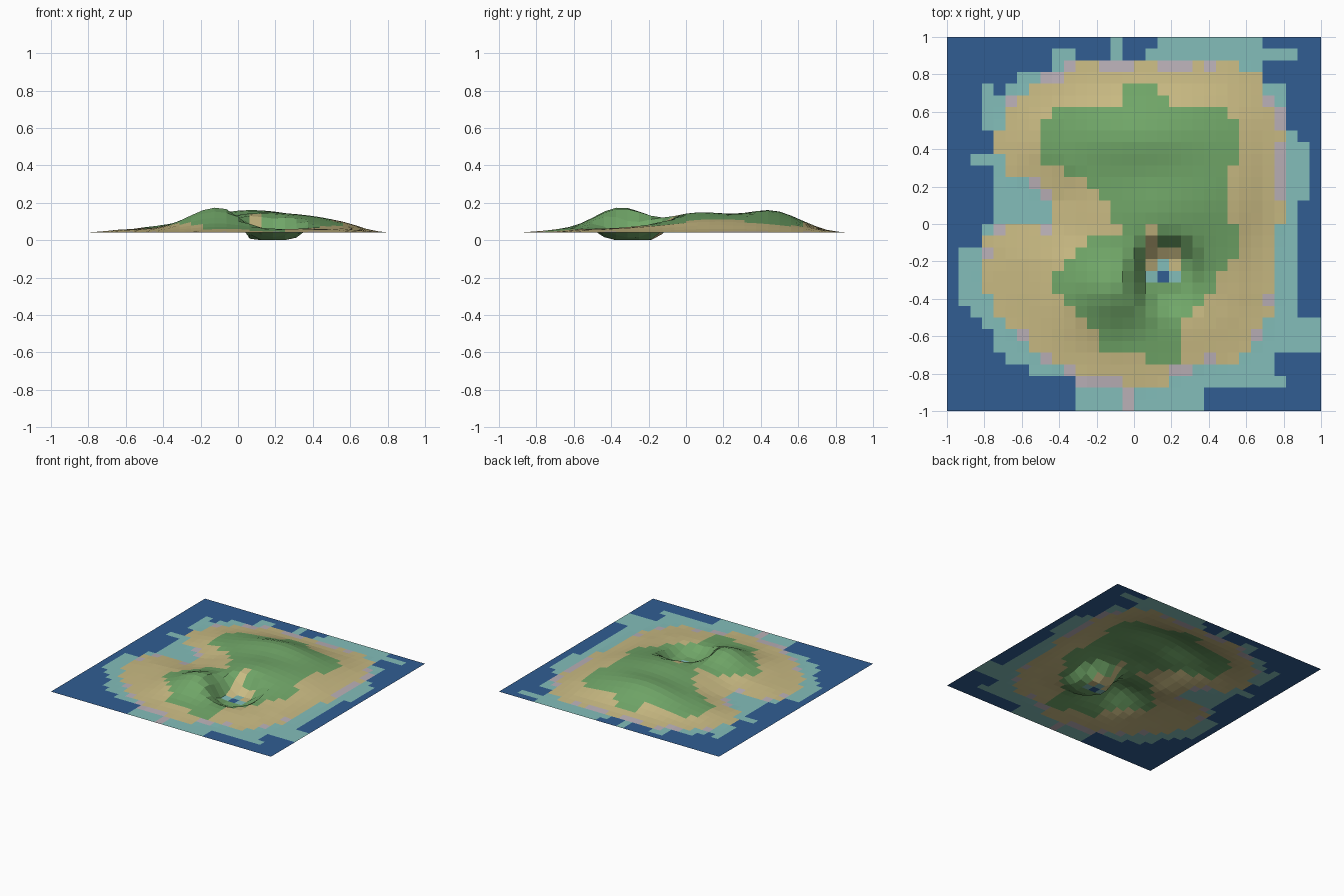
import bpy, math, random

if "Cube" in bpy.data.objects:
    bpy.data.objects.remove(bpy.data.objects["Cube"])

random.seed(4)
N = 32
SEA = 0.04

# Outlines of the colour regions, seen from above
LAND = [(-.25, .87), (.56, .87), (.69, .76), (.78, .62), (.8, .37), (.8, .1), (.77, -.1), (.77, -.4),
        (.72, -.5), (.68, -.62), (.5, -.74), (.27, -.8), (.12, -.86), (.0, -.9), (0, -1), (-.06, -1),
        (-.06, -.88), (-.31, -.86), (-.31, -.8), (-.5, -.75), (-.62, -.62), (-.74, -.45), (-.82, -.25),
        (-.8, -.06), (-.69, 0), (-.42, 0), (-.42, .12), (-.55, .2), (-.69, .28), (-.74, .45),
        (-.68, .66), (-.5, .76), (-.43, .82)]
GREEN = [(-.06, .75), (.12, .75), (.19, .62), (.5, .62), (.56, .52), (.56, .31), (.5, .31),
         (.5, 0), (.56, 0), (.56, -.19), (.44, -.31), (.38, -.44), (.25, -.5), (.25, -.69), (.19, -.75),
         (.06, -.75), (.06, -.69), (-.19, -.69), (-.19, -.62), (-.31, -.5), (-.37, -.44), (-.44, -.31),
         (-.37, -.19), (-.25, -.06), (-.06, -.06), (-.12, .05), (-.19, .18), (-.31, .25),
         (-.38, .31), (-.5, .31), (-.5, .56), (-.38, .62), (-.06, .62)]
SHALLOW = [(-.44, .94), (-.31, .94), (-.31, .88), (-.12, .88), (-.12, 1), (-.06, 1), (-.06, .88), (.06, .88),
           (.12, 1), (.69, 1), (.69, .94), (.88, .94), (.88, .88), (.69, .87), (.69, .8), (.81, .72),
           (.81, .5), (.88, .5), (.94, .37), (.94, .12), (.88, .1), (.87, -.5), (1, -.5), (1, -.69),
           (.75, -.69), (.81, -.87), (.69, -.87), (.38, -.87), (.38, -1), (-.37, -1), (-.31, -.94),
           (-.31, -.81), (-.5, -.81), (-.75, -.69), (-.75, -.56), (-.88, -.5), (-.94, -.37), (-.94, -.12),
           (-.81, -.12), (-.81, 0), (-.72, .05), (-.72, .31), (-.88, .31), (-.88, .37), (-.75, .4),
           (-.75, .5), (-.81, .5), (-.81, .75), (-.75, .75), (-.7, .63), (-.62, .87), (-.56, .8), (-.44, .81)]

# Hills: centre x, centre y, height, spread x, spread y
HILLS = [(-.12, -.36, .108, .14, .13), (.12, .10, .06, .35, .28), (.12, .06, .03, .15, .15),
         (.05, .47, .078, .26, .13), (.42, .18, .026, .15, .2)]


def inside(x, y, poly):
    hit = False
    for (ax, ay), (bx, by) in zip(poly, poly[1:] + poly[:1]):
        if (ay > y) != (by > y) and x < ax + (y - ay) / (by - ay) * (bx - ax):
            hit = not hit
    return hit


def shore_distance(x, y):
    best = 9
    for (ax, ay), (bx, by) in zip(LAND, LAND[1:] + LAND[:1]):
        dx, dy = bx - ax, by - ay
        t = max(0, min(1, ((x - ax) * dx + (y - ay) * dy) / (dx * dx + dy * dy)))
        best = min(best, math.hypot(x - ax - t * dx, y - ay - t * dy))
    return best


def height(x, y):
    if not inside(x, y, LAND):
        return SEA
    hills = sum(a * math.exp(-((x - cx) / sx) ** 2 / 2 - ((y - cy) / sy) ** 2 / 2)
                for cx, cy, a, sx, sy in HILLS)
    z = SEA + min(1, shore_distance(x, y) / .2) * (.015 + hills)
    # Sunken crater beside the highest hill
    r = math.hypot((x - .18) * 1.1, y + .285)
    t = max(0, min(1, (r - .11) / .14))
    return z * t * t * (3 - 2 * t)


def material(name, rgb):
    m = bpy.data.materials.new(name)
    m.diffuse_color = [(c / 255) ** 2.2 for c in rgb] + [1]
    m.use_nodes = True
    m.node_tree.nodes["Principled BSDF"].inputs["Base Color"].default_value = m.diffuse_color
    return m


DEEP, TEAL, SAND, GRASS, ROCK = range(5)


def terrain(x, y):
    # Small pool at the crater floor
    i, j = round((x - .15625) * 16), round((y + .28125) * 16)
    if (i, j) == (0, 0):
        return DEEP
    if (i, j) in ((-1, 0), (1, 0), (0, 1)):
        return TEAL
    if (i, j) in ((-1, 1), (1, 1), (-1, 2), (0, 2), (1, 2), (-1, 3), (-1, 4)):
        return SAND
    if inside(x, y, GREEN):
        return GRASS
    if inside(x, y, LAND):
        return ROCK if shore_distance(x, y) < .045 and random.random() < .45 else SAND
    return TEAL if inside(x, y, SHALLOW) else DEEP


# Square sheet of flat quads forming sea and island together
steps = [-1 + 2 * i / N for i in range(N + 1)]
verts = [(x, y, height(x, y)) for y in steps for x in steps]
faces = [(j * (N + 1) + i, j * (N + 1) + i + 1, (j + 1) * (N + 1) + i + 1, (j + 1) * (N + 1) + i)
         for j in range(N) for i in range(N)]
mesh = bpy.data.meshes.new("island")
mesh.from_pydata(verts, [], faces)
for name, rgb in (("deep_water", (52, 94, 145)), ("shallow_water", (130, 188, 184)), ("sand", (200, 185, 130)),
                  ("grass", (112, 165, 104)), ("shore_rock", (185, 175, 182))):
    mesh.materials.append(material(name, rgb))
for p in mesh.polygons:
    p.material_index = terrain(p.center.x, p.center.y)
island = bpy.data.objects.new("island", mesh)
bpy.context.collection.objects.link(island)
